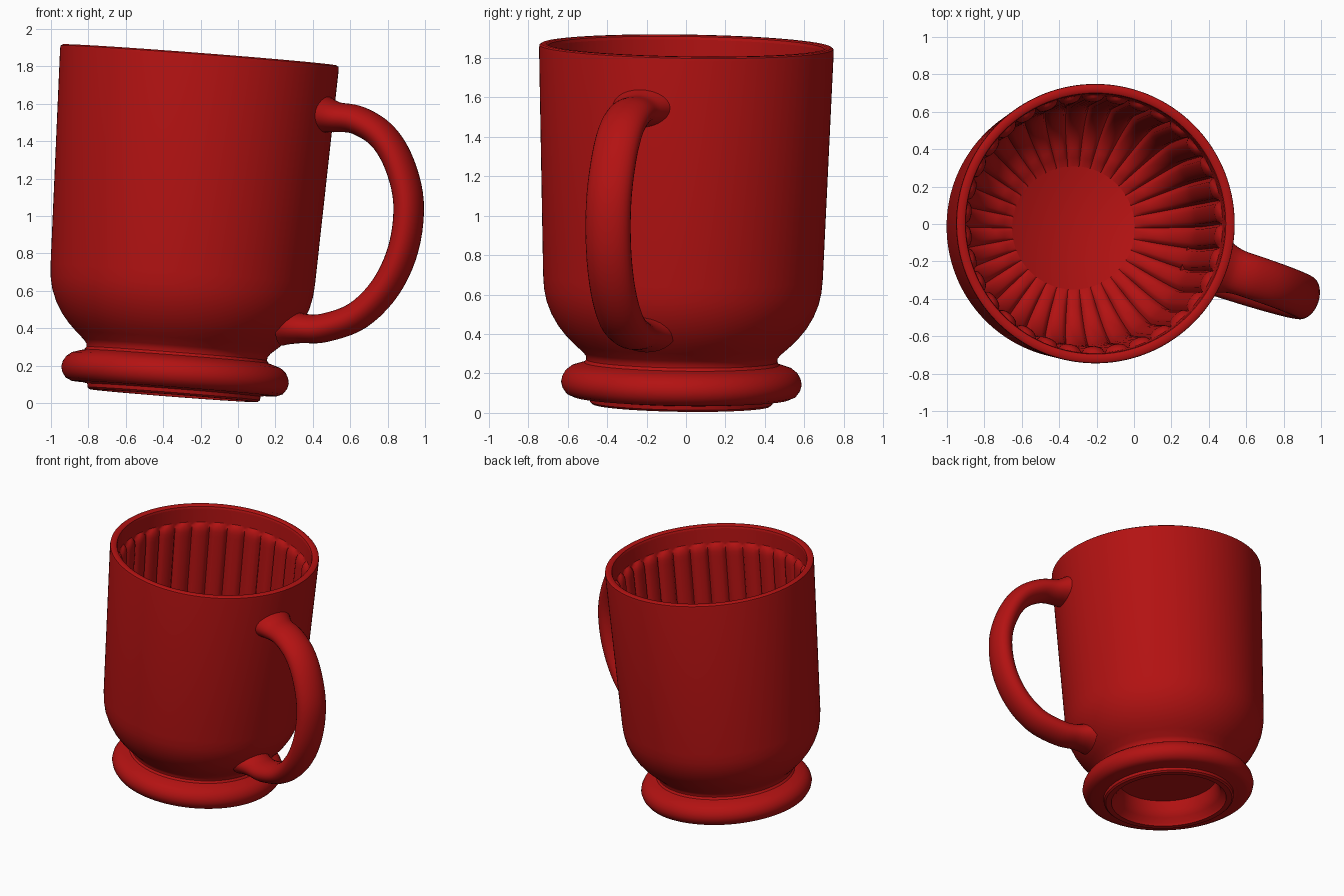
import bpy, bmesh, math
from mathutils import Vector, Matrix

if "Cube" in bpy.data.objects:
    bpy.data.objects.remove(bpy.data.objects["Cube"])

red = bpy.data.materials.new("red_glaze")
red.diffuse_color = (0.45, 0.006, 0.006, 1)
red.use_nodes = True
red.node_tree.nodes["Principled BSDF"].inputs["Base Color"].default_value = red.diffuse_color

# The mug leans a little: local frame with origin at the foot centre
axis = Vector((0.077, 0.015, 1))
TILT = Matrix.Translation((-0.345, -0.025, 0.04)) @ \
    Vector((0, 0, 1)).rotation_difference(axis).to_matrix().to_4x4()


def finish(bm, name, angle=35):
    bmesh.ops.remove_doubles(bm, verts=bm.verts, dist=1e-5)
    bmesh.ops.recalc_face_normals(bm, faces=bm.faces)
    me = bpy.data.meshes.new(name)
    bm.to_mesh(me)
    bm.free()
    ob = bpy.data.objects.new(name, me)
    bpy.context.collection.objects.link(ob)
    me.materials.append(red)
    bpy.ops.object.select_all(action='DESELECT')
    ob.select_set(True)
    bpy.context.view_layer.objects.active = ob
    bpy.ops.object.shade_smooth_by_angle(angle=math.radians(angle))
    return ob


def skin(bm, rings):
    """Join closed rings of points with quads."""
    rows = [[bm.verts.new(p) for p in r] for r in rings]
    for a, b in zip(rows, rows[1:]):
        n = len(a)
        for i in range(n):
            bm.faces.new((a[i], a[(i + 1) % n], b[(i + 1) % n], b[i]))
    return rows


def smooth_path(pts, steps):
    """Catmull-Rom resampling through the given points."""
    P = [2 * pts[0] - pts[1]] + pts + [2 * pts[-1] - pts[-2]]
    out = []
    for a, b, c, d in zip(P, P[1:], P[2:], P[3:]):
        for k in range(steps):
            t = k / steps
            out.append(0.5 * (2 * b + (c - a) * t + (2 * a - 5 * b + 4 * c - d) * t**2
                              + (3 * b - a - 3 * c + d) * t**3))
    return out + [pts[-1]]


# Shell: recess under the foot, foot, ring, neck, bowl, wall and rim
FLUTES, SUB = 34, 8
SEG = FLUTES * SUB


def ring(r, z, n=SEG):
    return [TILT @ Vector((r * math.cos(2 * math.pi * i / n),
                           r * math.sin(2 * math.pi * i / n), z)) for i in range(n)]


profile = [(.35, .17), (.355, .10), (.375, .05), (.405, .02), (.41, 0), (.45, 0), (.462, .01),
           (.465, .03), (.49, .036), (.55, .038), (.582, .052), (.602, .08), (.61, .11),
           (.604, .14), (.588, .168), (.56, .19), (.52, .203), (.495, .21), (.484, .225),
           (.486, .243), (.50, .262), (.545, .302), (.59, .347), (.63, .397), (.665, .457),
           (.69, .52), (.703, .58), (.709, .65), (.747, 1.805), (.745, 1.82), (.735, 1.827),
           (.708, 1.827), (.698, 1.82), (.694, 1.805)]
bm = bmesh.new()
rows = skin(bm, [ring(r, z) for r, z in profile])
bm.faces.new(rows[0])
finish(bm, "mug_body")

# Lining: inner wall with rounded flutes bulging inward, ending on the flat floor
path = smooth_path([Vector(p) for p in ((.690, 1.70), (.683, 1.4), (.673, 1.0), (.66, .70),
                                        (.635, .54), (.57, .41), (.47, .325), (.33, .28))], 3)
top = [Vector((.694, 1.805))]
top += [path[0].lerp(path[1], t) for t in (0, .06, .12, .2, .3, .45, .65)]
path = top + path[1:]
length = [0]
for a, b in zip(path, path[1:]):
    length.append(length[-1] + (b - a).length)
start, end = length[1], length[-1]
rings = []
for j, p in enumerate(path):
    tan = (path[min(j + 1, len(path) - 1)] - path[max(j - 1, 0)]).normalized()
    nrm = Vector((tan.y, -tan.x))
    s = max(0, 1 - (length[j] - start) / .07, 1 - (end - length[j]) / .05)
    row = []
    for i in range(SEG):
        u = 2 * (i % SUB) / SUB - 1
        d = .55 * p.x * math.pi / FLUTES * math.sqrt(max(0, 1 - u * u - s * s))
        q = p + nrm * d
        th = 2 * math.pi * i / SEG
        row.append(TILT @ Vector((q.x * math.cos(th), q.x * math.sin(th), q.y)))
    rings.append(row)
bm = bmesh.new()
rows = skin(bm, rings)
bm.faces.new(rows[-1])
lining = finish(bm, "fluted_lining", 40)
if lining.data.polygons[-1].normal.z < 0:
    lining.data.flip_normals()

# Handle: flattened tube swept along a D-shaped path, flared where it meets the wall
side = Vector((math.sin(math.radians(18)), math.cos(math.radians(18)), 0))
pts = []
for x, z in ((.45, 1.545), (.52, 1.53), (.64, 1.512), (.77, 1.43), (.862, 1.28), (.912, 1.07),
             (.885, .83), (.79, .62), (.64, .468), (.46, .402), (.34, .40), (.25, .41)):
    ax, ay = -.348 + .077 * z, -.025 + .015 * z
    pts.append(Vector((x, ay - .325 * (x - ax), z)))
path = smooth_path(pts, 5)
rings = []
for j, p in enumerate(path):
    tan = (path[min(j + 1, len(path) - 1)] - path[max(j - 1, 0)]).normalized()
    nrm = tan.cross(side).normalized()
    near = min((p - path[0]).length, (p - path[-1]).length)
    k = 1 + .35 * max(0, 1 - near / .14) ** 2
    rings.append([p + side * (.118 * k * math.cos(a)) + nrm * (.077 * k * math.sin(a))
                  for a in (2 * math.pi * i / 28 for i in range(28))])
bm = bmesh.new()
rows = skin(bm, rings)
bm.faces.new(rows[0])
bm.faces.new(rows[-1])
finish(bm, "handle")
